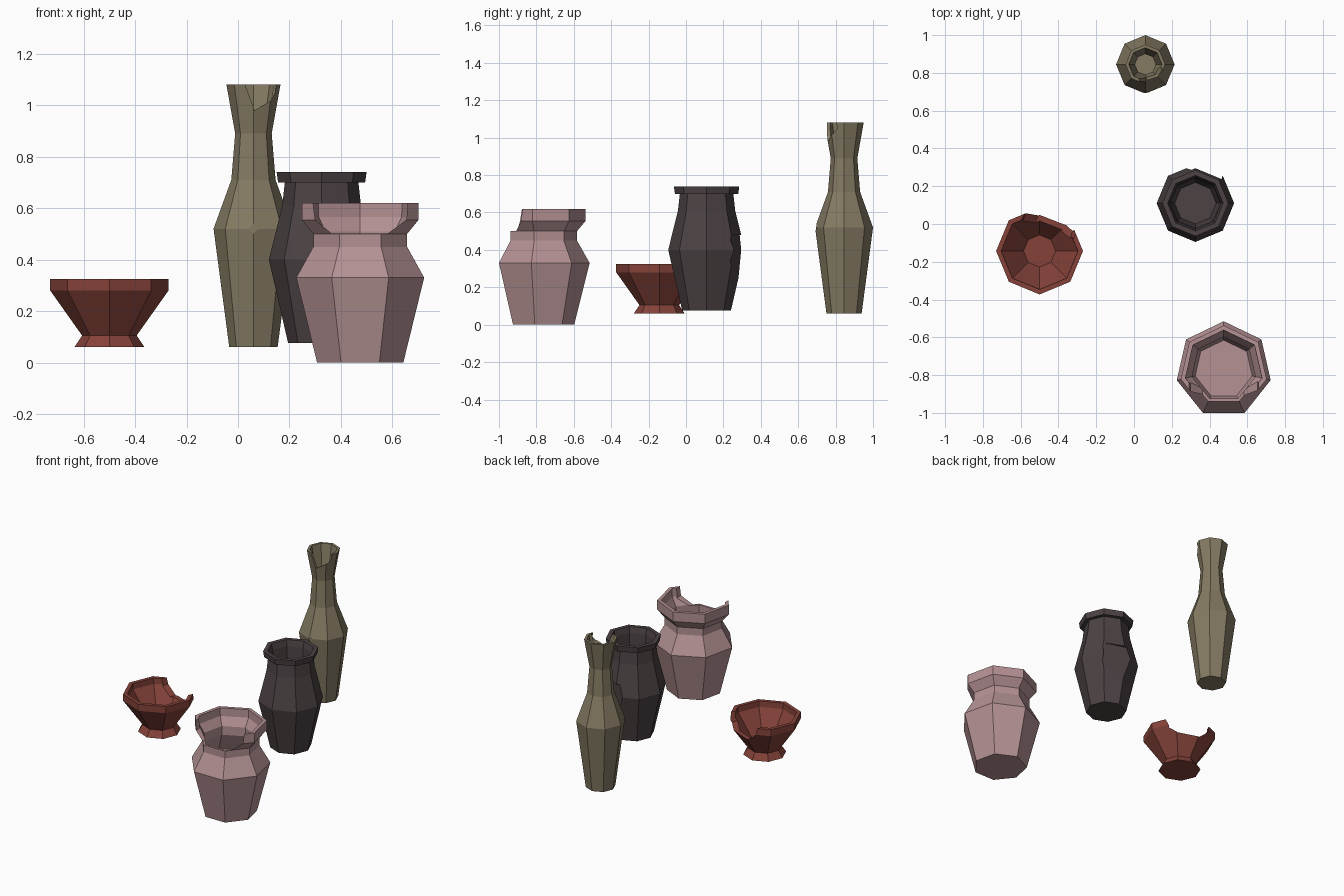
import bpy, bmesh
from math import sin, cos, pi, radians
from mathutils import Vector

cube = bpy.data.objects.get("Cube")
if cube:
    bpy.data.objects.remove(cube, do_unlink=True)


def make_material(name, rgb):
    mat = bpy.data.materials.new(name)
    mat.use_nodes = True
    mat.diffuse_color = (*rgb, 1)
    mat.node_tree.nodes["Principled BSDF"].inputs["Base Color"].default_value = (*rgb, 1)
    return mat


def finish(name, bm):
    bmesh.ops.recalc_face_normals(bm, faces=bm.faces)
    mesh = bpy.data.meshes.new(name)
    bm.to_mesh(mesh)
    bm.free()
    obj = bpy.data.objects.new(name, mesh)
    bpy.context.collection.objects.link(obj)
    return obj


def bridge(bm, rings):
    """Skin a stack of vertex rings and cap both ends."""
    for low, high in zip(rings, rings[1:]):
        n = len(low)
        for i in range(n):
            j = (i + 1) % n
            bm.faces.new((low[i], low[j], high[j], high[i]))
    bm.faces.new(rings[0])
    bm.faces.new(rings[-1])


def vessel(name, center, sides, outer, inner, mat):
    """Turn an outer and an inner (radius, height) profile into a hollow pot."""
    bm = bmesh.new()
    rings = []
    for r, z in outer + inner:
        angles = [pi / 2 + 2 * pi * i / sides for i in range(sides)]
        rings.append([bm.verts.new((center[0] + r * cos(a), center[1] + r * sin(a), z))
                      for a in angles])
    bridge(bm, rings)
    obj = finish(name, bm)
    obj.data.materials.append(mat)
    return obj


def chip(obj, center, angle, near, far, outline):
    """Break away a prism: outline is (sideways, height), pushed outward along angle."""
    a = radians(angle)
    out, side = Vector((cos(a), sin(a), 0)), Vector((sin(a), -cos(a), 0))
    base = Vector((*center, 0))
    bm = bmesh.new()
    bridge(bm, [[bm.verts.new(base + out * d + side * u + Vector((0, 0, z)))
                 for u, z in outline] for d in (near, far)])
    cutter = finish("chip_cutter", bm)
    cutter.hide_render = True
    mod = obj.modifiers.new("chip", "BOOLEAN")
    mod.operation = "DIFFERENCE"
    mod.solver = "EXACT"
    mod.object = cutter
    bpy.context.view_layer.update()
    result = bpy.data.meshes.new_from_object(
        obj.evaluated_get(bpy.context.evaluated_depsgraph_get()))
    obj.modifiers.clear()
    obj.data = result
    bpy.data.objects.remove(cutter, do_unlink=True)


olive = make_material("olive clay", (0.235, 0.198, 0.125))
charcoal = make_material("charcoal clay", (0.072, 0.054, 0.057))
pink = make_material("dusty pink clay", (0.46, 0.285, 0.295))
red = make_material("red clay", (0.235, 0.055, 0.042))

# Tall bottle with a notched lip and a small nick on the belly
spot = (0.06, 0.845)
bottle = vessel("tall_bottle", spot, 8,
                [(0.094, 0.06), (0.155, 0.52), (0.086, 0.71), (0.071, 0.89), (0.105, 1.08)],
                [(0.088, 1.08), (0.055, 0.89), (0.068, 0.71), (0.13, 0.52), (0.075, 0.09)],
                olive)
# sideways runs toward -x when the chip faces the front
chip(bottle, spot, -90, 0.02, 0.3,
     [(0.04, 1.1), (-0.005, 0.98), (-0.07, 1.02), (-0.085, 1.05), (-0.09, 1.1)])
chip(bottle, spot, -90, 0.147, 0.3, [(0.02, 0.53), (0, 0.56), (-0.025, 0.53), (0, 0.5)])

# Dark vase with a flake lost from the back
spot = (0.325, 0.11)
vase = vessel("dark_vase", spot, 8,
              [(0.13, 0.075), (0.205, 0.40), (0.153, 0.61), (0.143, 0.70),
               (0.169, 0.70), (0.175, 0.74)],
              [(0.147, 0.74), (0.137, 0.70), (0.132, 0.61), (0.165, 0.40), (0.11, 0.10)],
              charcoal)
chip(vase, spot, 73, 0.163, 0.4, [(-0.13, 0.2), (0.095, 0.2), (0.095, 0.48), (-0.13, 0.48)])

# Wide jar with the front of its rim broken off
spot = (0.475, -0.77)
jar = vessel("wide_jar", spot, 7,
             [(0.172, 0), (0.255, 0.33), (0.187, 0.45), (0.187, 0.50),
              (0.233, 0.555), (0.233, 0.62)],
             [(0.208, 0.62), (0.206, 0.565), (0.172, 0.51), (0.172, 0.45),
              (0.235, 0.33), (0.155, 0.03)],
             pink)
chip(jar, spot, -90, 0.03, 0.5,
     [(0.187, 0.65), (0.175, 0.555), (0.112, 0.502), (-0.108, 0.502),
      (-0.18, 0.555), (-0.187, 0.65)])

# Footed bowl with a bite out of the back wall
spot = (-0.5, -0.143)
bowl = vessel("footed_bowl", spot, 8,
              [(0.136, 0.06), (0.106, 0.105), (0.23, 0.28), (0.23, 0.325)],
              [(0.203, 0.325), (0.201, 0.285), (0.085, 0.12)],
              red)
chip(bowl, spot, 67, 0.06, 0.5,
     [(-0.155, 0.35), (-0.145, 0.28), (-0.08, 0.225), (0.07, 0.23), (0.12, 0.265), (0.15, 0.35)])
